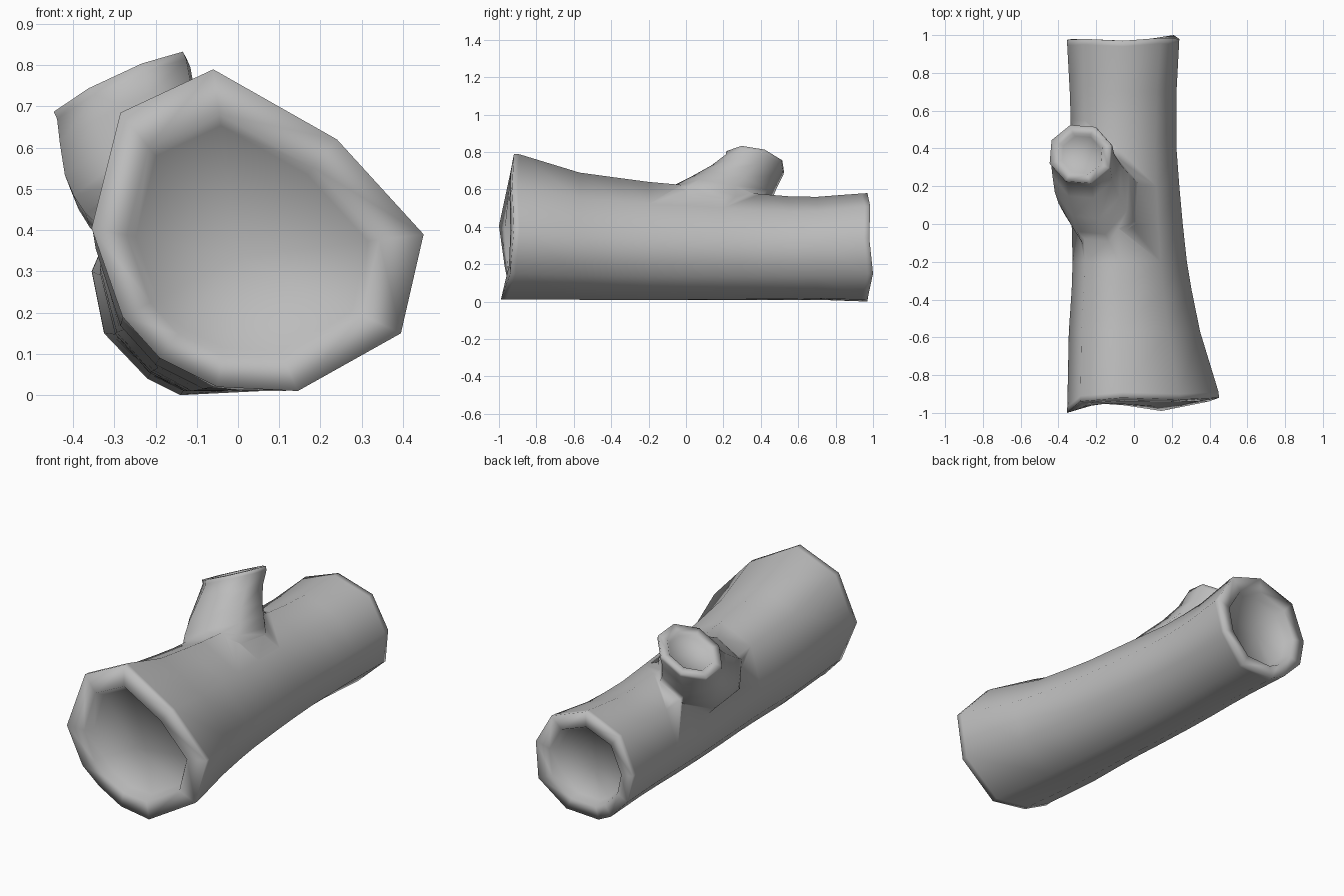
import bpy, bmesh, math
from mathutils import Vector

cube = bpy.data.objects.get("Cube")
if cube:
    bpy.data.objects.remove(cube)

grey = bpy.data.materials.new("bark_grey")
grey.use_nodes = True
grey.diffuse_color = (0.5, 0.5, 0.5, 1)
bsdf = grey.node_tree.nodes["Principled BSDF"]
bsdf.inputs["Base Color"].default_value = (0.5, 0.5, 0.5, 1)
bsdf.inputs["Roughness"].default_value = 0.8


def loft(name, rings):
    """Skin equal-sized rings and close both ends with a fan."""
    bm = bmesh.new()
    loops = [[bm.verts.new(p) for p in ring] for ring in rings]
    n = len(loops[0])
    for a, b in zip(loops, loops[1:]):
        for i in range(n):
            j = (i + 1) % n
            bm.faces.new((a[i], a[j], b[j], b[i]))
    for end in (loops[0], loops[-1]):
        hub = bm.verts.new(sum((v.co for v in end), Vector()) / n)
        for i in range(n):
            bm.faces.new((end[i], end[(i + 1) % n], hub))
    bmesh.ops.recalc_face_normals(bm, faces=bm.faces)
    mesh = bpy.data.meshes.new(name)
    bm.to_mesh(mesh)
    bm.free()
    mesh.materials.append(grey)
    obj = bpy.data.objects.new(name, mesh)
    bpy.context.collection.objects.link(obj)
    return obj


def shrink(ring, scale, shift):
    """Smaller copy of a ring about its centre, moved by shift."""
    c = sum(ring, Vector()) / len(ring)
    return [c + (p - c) * scale + Vector(shift) for p in ring]


# Cut ends of the trunk: uneven ten-sided outlines
front = [Vector(p) for p in (
    (-.06, -.92, .79), (.24, -.93, .62), (.45, -.92, .39), (.395, -.94, .15),
    (.145, -.99, .01), (-.05, -.96, .02), (-.19, -.95, .09), (-.28, -.97, .19),
    (-.355, -1, .405), (-.285, -.94, .685))]
back = [Vector(p) for p in (
    (-.06, .97, .58), (.14, .985, .51), (.24, .98, .34), (.21, 1, .15),
    (.06, .97, .01), (-.14, .97, 0), (-.22, .975, .04), (-.325, .98, .15),
    (-.355, .975, .3), (-.27, .98, .5))]


def section(y, x0, x1, top):
    """Blend the two end outlines and fit them to a width and height."""
    t = (y + 1) / 2
    pts = [f.lerp(b, t) for f, b in zip(front, back)]
    xs, zs = [p.x for p in pts], [p.z for p in pts]
    return [Vector((x0 + (p.x - min(xs)) / (max(xs) - min(xs)) * (x1 - x0), y,
                    .01 + (p.z - min(zs)) / (max(zs) - min(zs)) * (top - .01)))
            for p in pts]


def level(ring, y):
    """Flatten a ring halfway towards a plane of constant y."""
    return [Vector((p.x, (p.y + y) / 2, p.z)) for p in ring]


# Trunk with a tight lip, a rounded rim and a shallow hollow at each end
stations = [(-.57, -.345, .35, .69), (-.35, -.33, .305, .66),
            (-.2, -.325, .28, .64), (0, -.33, .258, .622), (.2, -.335, .24, .6),
            (.4, -.335, .225, .575), (.55, -.335, .225, .563),
            (.7, -.34, .225, .56)]
front_rim = level(shrink(front, .76, (0, 0, 0)), -.95)
back_rim = level(shrink(back, .74, (0, -.005, 0)), .975)
trunk = loft("log_trunk",
             [level(shrink(front_rim, .92, (0, .05, 0)), -.9), front_rim, front,
              shrink(front, .995, (0, .03, 0))]
             + [section(*s) for s in stations]
             + [shrink(back, .995, (0, -.03, 0)), back, back_rim,
                level(shrink(back_rim, .91, (0, -.05, 0)), .925)])


# Branch stub: tilted rings flaring into the trunk
tilt = Vector((-.45, .2, 1))


def ring(center, rx, ry, n=8):
    pts = []
    for i in range(n):
        a = math.tau * (i + .4) / n
        dx, dy = rx * math.cos(a), ry * math.sin(a)
        pts.append(Vector(center) + Vector((dx, dy, -(tilt.x * dx + tilt.y * dy))))
    return pts


tip = ring((-.285, .37, .75), .17, .162)
branch = loft("branch_stub", [
    ring((-.11, .11, .40), .17, .25),
    ring((-.18, .14, .51), .2, .275),
    ring((-.212, .185, .552), .196, .252),
    ring((-.243, .24, .60), .186, .223),
    ring((-.268, .312, .67), .172, .184),
    shrink(tip, 1, -.02 * tilt.normalized()),
    tip,
    shrink(tip, .72, (0, 0, 0)),
    shrink(tip, .64, -.02 * tilt.normalized())])

# Fuse the stub into the trunk
bpy.context.view_layer.objects.active = trunk
trunk.select_set(True)
fuse = trunk.modifiers.new("fuse_branch", "BOOLEAN")
fuse.operation = "UNION"
fuse.solver = "EXACT"
fuse.object = branch
bpy.ops.object.modifier_apply(modifier=fuse.name)
bpy.data.objects.remove(branch)

bpy.ops.object.select_all(action="DESELECT")
trunk.select_set(True)
bpy.ops.object.shade_smooth()
